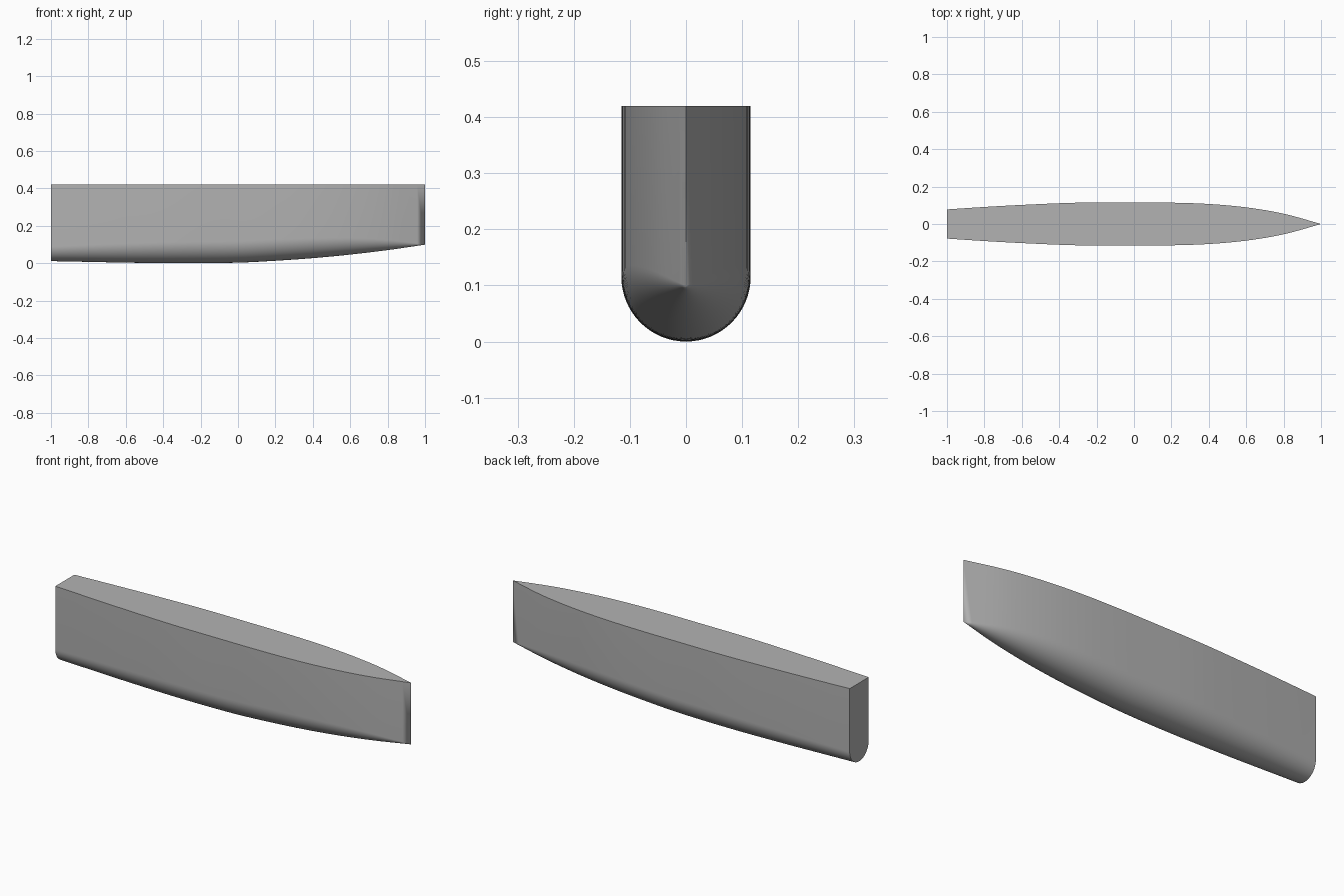
import bpy, bmesh, math

if "Cube" in bpy.data.objects:
    bpy.data.objects.remove(bpy.data.objects["Cube"])

grey = bpy.data.materials.new("hull grey")
grey.use_nodes = True
colour = (0.45, 0.45, 0.45, 1)
grey.diffuse_color = colour
grey.node_tree.nodes["Principled BSDF"].inputs["Base Color"].default_value = colour

DECK = 0.42
ARC = 32       # segments around the round bilge
STATIONS = 48  # sections from stern to bow

# Hull lines: (x, half beam, keel height)
LINES = [(-1, .078, .011), (-.8, .091, .007), (-.6, .102, .003), (-.3, .114, 0),
         (0, .115, .003), (.2, .114, .013), (.4, .107, .027), (.6, .089, .046),
         (.8, .055, .070), (1, 0, .099)]


def slope(i, k):
    a, b = LINES[max(i - 1, 0)], LINES[min(i + 1, len(LINES) - 1)]
    return (b[k] - a[k]) / (b[0] - a[0])


def fair(x, k):
    """Smooth cubic through the hull lines."""
    i = max(j for j in range(len(LINES) - 1) if LINES[j][0] <= x)
    p, q = LINES[i], LINES[i + 1]
    h = q[0] - p[0]
    t = (x - p[0]) / h
    s = t * t * (3 - 2 * t)
    return (p[k] * (1 - s) + q[k] * s
            + h * t * (1 - t) * ((1 - t) * slope(i, k) - t * slope(i + 1, k)))


# Sections: upright sides above a half-round bottom
bm = bmesh.new()
rings = []
for n in range(STATIONS + 1):
    x = -1 + 2 * n / STATIONS
    w, keel = max(fair(x, 1), 0), fair(x, 2)
    pts = [(x, -w, DECK)]
    for a in range(ARC + 1):
        ang = math.pi * a / ARC
        pts.append((x, -w * math.cos(ang), keel + w * (1 - math.sin(ang))))
    pts.append((x, w, DECK))
    rings.append([bm.verts.new(p) for p in pts])

# Shell, deck strips and flat transom
for r, s in zip(rings, rings[1:]):
    for j in range(len(r)):
        k = (j + 1) % len(r)
        bm.faces.new((r[j], r[k], s[k], s[j]))
bm.faces.new(rings[0])

# Close the pointed bow into a single stem edge
bmesh.ops.remove_doubles(bm, verts=bm.verts, dist=1e-5)
bmesh.ops.recalc_face_normals(bm, faces=bm.faces)

mesh = bpy.data.meshes.new("hull")
bm.to_mesh(mesh)
bm.free()
mesh.materials.append(grey)
hull = bpy.data.objects.new("hull", mesh)
bpy.context.collection.objects.link(hull)
bpy.context.view_layer.objects.active = hull
hull.select_set(True)
bpy.ops.object.shade_smooth_by_angle(angle=math.radians(30))
